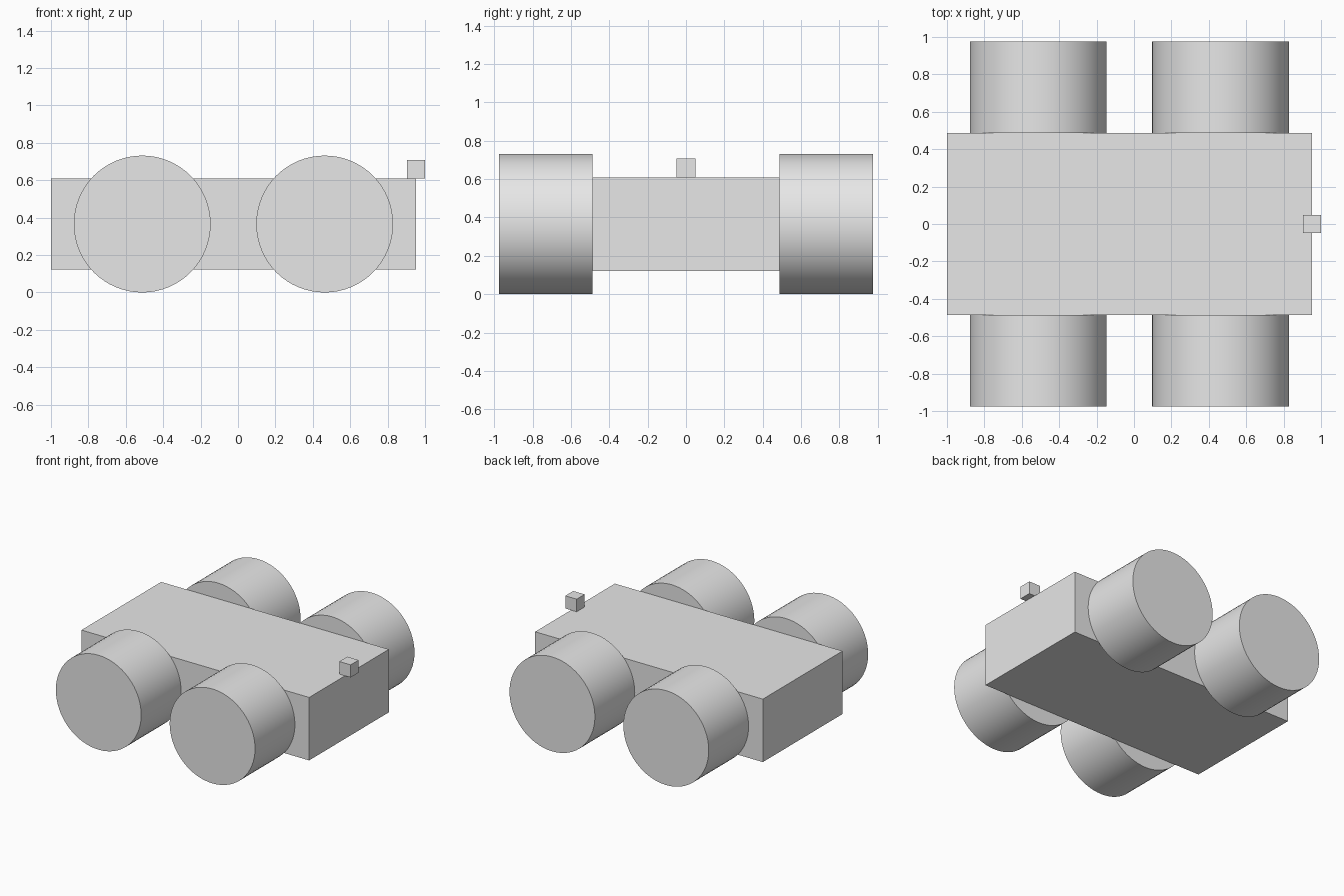
import bpy
import math

cube = bpy.data.objects.get("Cube")
if cube:
    bpy.data.objects.remove(cube, do_unlink=True)

U = 2 / 4.1           # base module: the body is 4 x 2 x 1 modules
BODY_X = -0.05 * U    # body centre
AXLE_Z = 0.75 * U     # wheel radius and axle height

grey = bpy.data.materials.new("plain grey")
grey.use_nodes = True
grey.diffuse_color = (0.8, 0.8, 0.8, 1)
grey.node_tree.nodes["Principled BSDF"].inputs["Base Color"].default_value = (0.8, 0.8, 0.8, 1)


def finish(name):
    obj = bpy.context.object
    obj.name = name
    obj.data.materials.append(grey)
    return obj


def box(name, location, size):
    bpy.ops.mesh.primitive_cube_add(size=1, location=location)
    bpy.context.object.scale = size
    bpy.ops.object.transform_apply(location=False, rotation=False, scale=True)
    return finish(name)


# Body slab
box("body", (BODY_X, 0, AXLE_Z), (4 * U, 2 * U, U))

# Small block on the edge of the left end
box("top_block", (BODY_X + 2 * U, 0, AXLE_Z + 0.6 * U), (0.2 * U,) * 3)

# Four wide wheels against the front and back sides
for x_name, sx in (("right", -1), ("left", 1)):
    for y_name, sy in (("front", -1), ("back", 1)):
        bpy.ops.mesh.primitive_cylinder_add(
            vertices=64, radius=AXLE_Z, depth=U,
            location=(BODY_X + sx * U, sy * 1.5 * U, AXLE_Z),
            rotation=(math.pi / 2, 0, 0))
        finish(f"{y_name}_{x_name}_wheel")
        bpy.ops.object.shade_smooth_by_angle(angle=math.radians(30))
